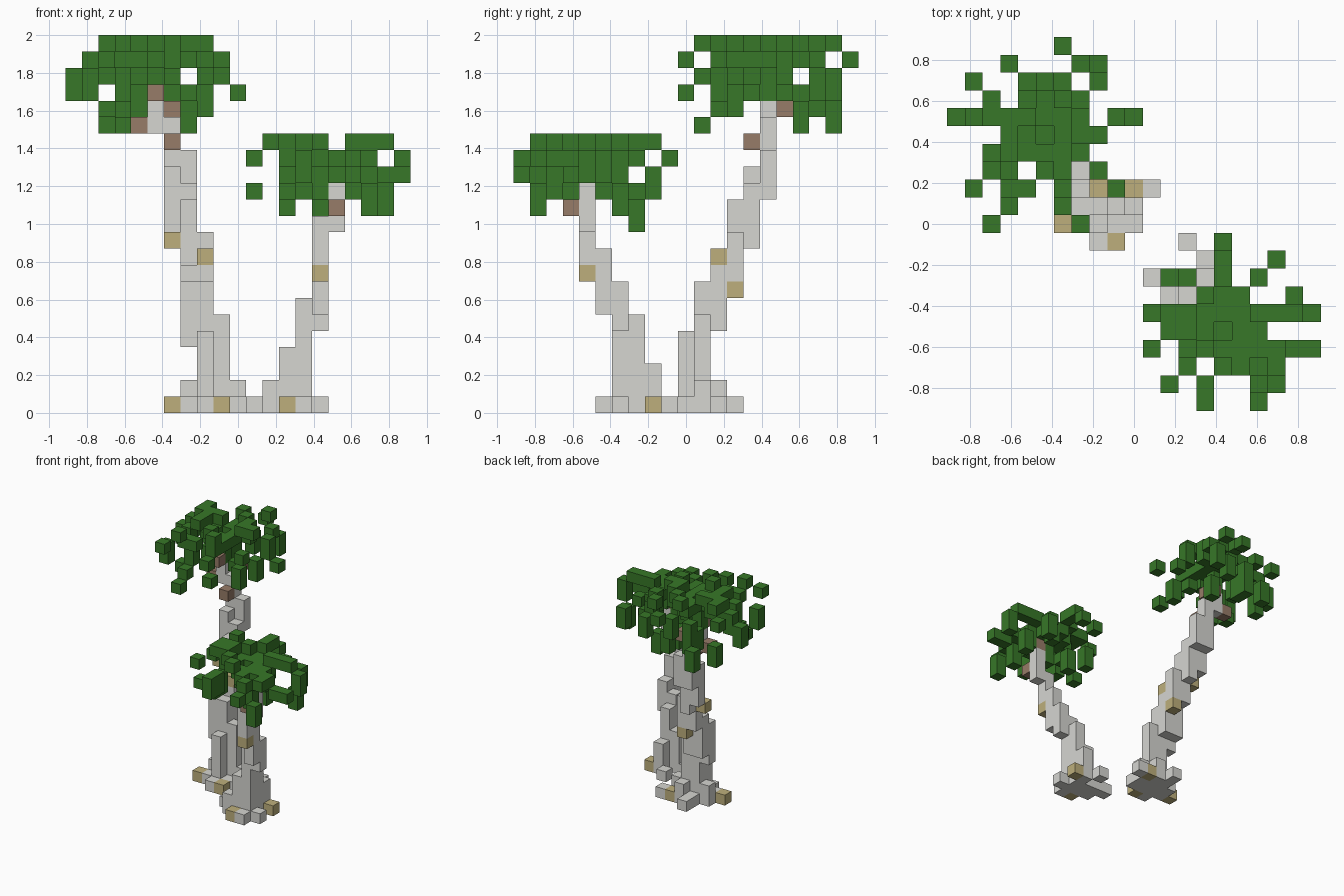
import bpy
import bmesh

VOXEL = 2 / 23
HALF = 10.5  # half the footprint, in voxels

cube = bpy.data.objects.get("Cube")
if cube:
    bpy.data.objects.remove(cube, do_unlink=True)


def make_material(name, rgb):
    mat = bpy.data.materials.new(name)
    mat.use_nodes = True
    color = (*rgb, 1.0)
    mat.diffuse_color = color
    shader = mat.node_tree.nodes["Principled BSDF"]
    shader.inputs["Base Color"].default_value = color
    shader.inputs["Roughness"].default_value = 0.9
    return mat


BARK, TAN, HUSK, LEAF = range(4)
MATERIALS = [
    make_material("grey bark", (0.67, 0.67, 0.64)),
    make_material("tan bark", (0.51, 0.43, 0.2)),
    make_material("brown husk", (0.31, 0.2, 0.14)),
    make_material("leaf green", (0.038, 0.185, 0.021)),
]

# Each side of a voxel: outward direction and its corners
SIDES = {
    (1, 0, 0): ((1, 0, 0), (1, 1, 0), (1, 1, 1), (1, 0, 1)),
    (-1, 0, 0): ((0, 0, 0), (0, 0, 1), (0, 1, 1), (0, 1, 0)),
    (0, 1, 0): ((0, 1, 0), (0, 1, 1), (1, 1, 1), (1, 1, 0)),
    (0, -1, 0): ((0, 0, 0), (1, 0, 0), (1, 0, 1), (0, 0, 1)),
    (0, 0, 1): ((0, 0, 1), (1, 0, 1), (1, 1, 1), (0, 1, 1)),
    (0, 0, -1): ((0, 0, 0), (0, 1, 0), (1, 1, 0), (1, 0, 0)),
}


def build_voxels(name, cells):
    """Skin a dictionary of cell -> material with outer faces only."""
    bm = bmesh.new()
    for cell, mat in cells.items():
        for step, corners in SIDES.items():
            if tuple(c + s for c, s in zip(cell, step)) in cells:
                continue
            verts = []
            for corner in corners:
                x, y, z = (c + k for c, k in zip(cell, corner))
                verts.append(bm.verts.new(((x - HALF) * VOXEL, (y - HALF) * VOXEL, z * VOXEL)))
            bm.faces.new(verts).material_index = mat
    bmesh.ops.remove_doubles(bm, verts=bm.verts, dist=0.001)
    mesh = bpy.data.meshes.new(name)
    for mat in MATERIALS:
        mesh.materials.append(mat)
    bm.to_mesh(mesh)
    bm.free()
    bpy.context.collection.objects.link(bpy.data.objects.new(name, mesh))


def columns(posts, mat):
    """Upright posts given as x, y, lowest layer, highest layer."""
    return {(x, y, z): mat for x, y, low, high in posts for z in range(low, high + 1)}


def root_plan(rows, x0, y_top):
    """Flat ground layer: g is grey bark, t is tan bark."""
    return {(x0 + i, y_top - r, 0): TAN if ch == "t" else BARK
            for r, row in enumerate(rows) for i, ch in enumerate(row) if ch != "."}


def leaf_plan(rows, x0, y_top, base):
    """Leaf heights by letter, a lowest; a capital is two layers deep."""
    cells = {}
    for r, row in enumerate(rows):
        for i, ch in enumerate(row):
            if ch == ".":
                continue
            top = base + ord(ch.lower()) - ord("a")
            for z in range(top - ch.isupper(), top + 1):
                cells[x0 + i, y_top - r, z] = LEAF
    return cells


# Tall palm: stepped leaning trunk, roots and tan patches
trunk = columns([
    (5, 15, 17, 18), (6, 15, 13, 17), (7, 15, 13, 15), (6, 14, 11, 14),
    (7, 14, 10, 13), (7, 13, 8, 12), (8, 13, 7, 10), (7, 12, 5, 8),
    (8, 12, 5, 9), (7, 11, 4, 7), (8, 11, 1, 7), (9, 11, 1, 5),
    (8, 10, 1, 4), (7, 11, 1, 1), (10, 11, 1, 1), (9, 12, 1, 1),
], BARK)
trunk.update(root_plan([
    "..g...",
    "..ggtg",
    ".gggg.",
    "tgggg.",
    "..gt..",
], 6, 13))
for cell in ((8, 12, 9), (8, 13, 7), (6, 13, 10)):
    trunk[cell] = TAN
build_voxels("tall_trunk", trunk)
build_voxels("tall_husks", {c: HUSK for c in (
    (6, 14, 16), (4, 15, 17), (6, 16, 18), (5, 14, 19))})
crown = leaf_plan([
    "......e....",
    "...B...fD..",
    ".e..DfD.e..",
    "..f.CefB...",
    "DEFFfeeF.Ec",
    "...feDeff..",
    "..Efeeec...",
    "..bD.fe.C..",
    ".D.ee.F..e.",
    "...f..d....",
    "..e....c...",
], 0, 20, 17)
# Lower drooping fronds
crown.update(columns([
    (3, 12, 18, 18), (3, 11, 17, 17), (2, 17, 17, 18), (4, 18, 18, 18),
], LEAF))
build_voxels("tall_crown", crown)

# Short palm, leaning the other way
trunk = columns([
    (16, 4, 11, 13), (15, 4, 8, 11), (15, 5, 6, 9), (15, 6, 5, 7),
    (14, 6, 1, 6), (14, 7, 1, 5), (13, 7, 1, 3), (13, 6, 1, 3),
    (14, 8, 1, 2), (12, 6, 1, 1),
], BARK)
trunk.update(root_plan([
    "..g..",
    "...gt",
    "gggg.",
    ".gggg",
    "..tg.",
], 11, 9))
trunk[15, 4, 8] = TAN
build_voxels("short_trunk", trunk)
build_voxels("short_husks", {c: HUSK for c in ((16, 3, 12), (16, 4, 14))})
crown = leaf_plan([
    "....e.....",
    "....f..D..",
    ".fC.f.e...",
    "...feE..C.",
    "effeeefffE",
    ".fFeDeE...",
    "c.DfeEeedd",
    "..c.feDe..",
    ".f.E..eC..",
    "...E..d...",
], 11, 9, 11)
# Lower drooping fronds
crown.update(columns([(15, 7, 11, 12), (14, 5, 13, 13)], LEAF))
build_voxels("short_crown", crown)
